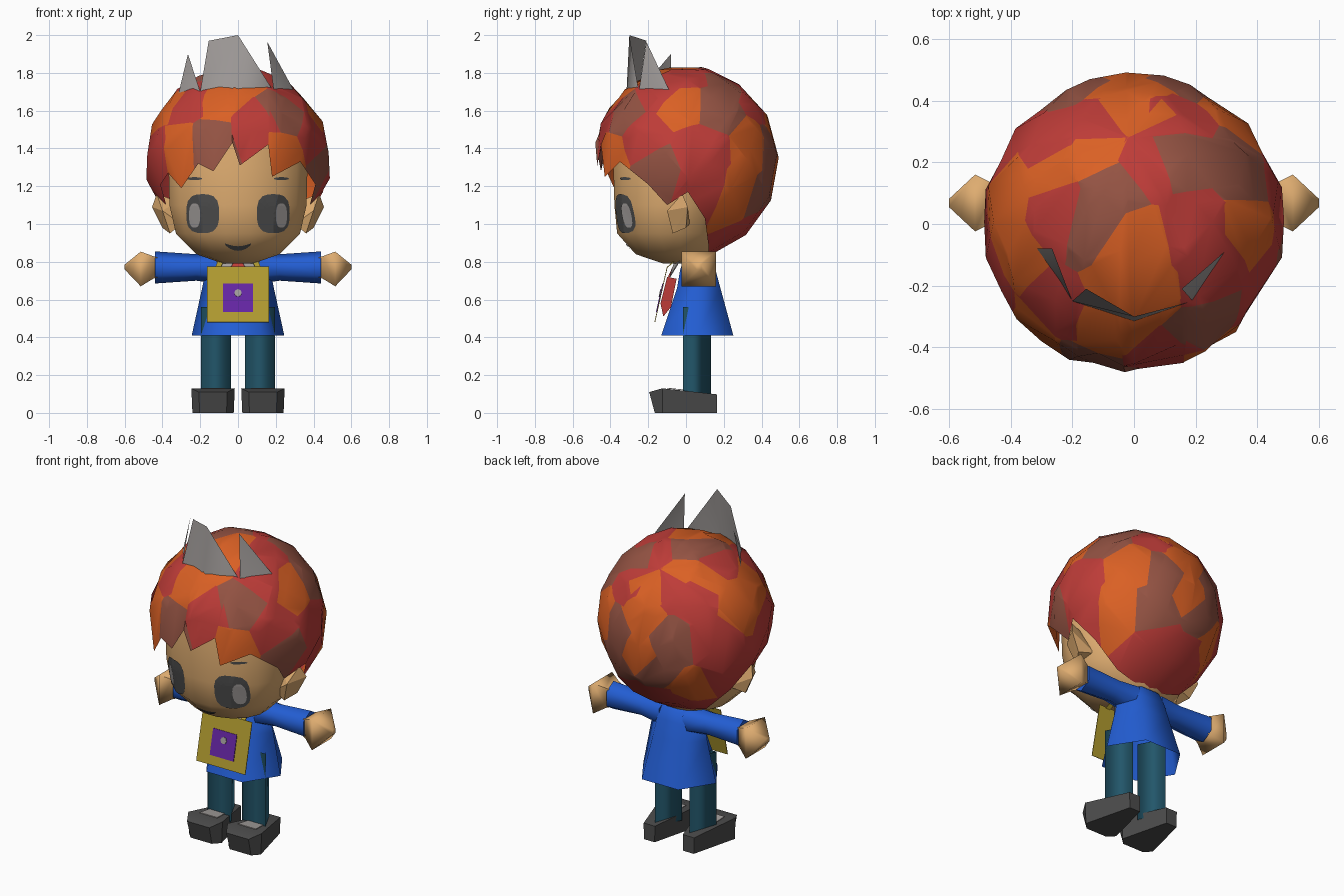
import bpy, bmesh, math
from mathutils import Vector, kdtree
from mathutils.bvhtree import BVHTree

if "Cube" in bpy.data.objects:
    bpy.data.objects.remove(bpy.data.objects["Cube"])


def mat(name, r, g, b):
    m = bpy.data.materials.new(name)
    lin = [((c / 255 + 0.055) / 1.055) ** 2.4 for c in (r, g, b)]
    m.diffuse_color = (*lin, 1)
    m.use_nodes = True
    m.node_tree.nodes["Principled BSDF"].inputs["Base Color"].default_value = m.diffuse_color
    return m


SKIN = mat("skin", 222, 172, 112)
RED = mat("red", 190, 60, 56)
ORANGE = mat("orange", 218, 96, 36)
BROWN = mat("brown", 148, 83, 67)
BLUE = mat("blue", 35, 94, 212)
TEAL = mat("teal", 34, 86, 106)
DARK = mat("dark grey", 76, 76, 76)
GREY = mat("light grey", 163, 158, 156)
YELLOW = mat("mustard", 178, 156, 48)
PURPLE = mat("purple", 102, 38, 165)


def finish(name, bm, mats, smooth=None):
    bmesh.ops.recalc_face_normals(bm, faces=bm.faces)
    me = bpy.data.meshes.new(name)
    bm.to_mesh(me)
    bm.free()
    for m in mats:
        me.materials.append(m)
    ob = bpy.data.objects.new(name, me)
    bpy.context.collection.objects.link(ob)
    if smooth:
        bpy.ops.object.select_all(action='DESELECT')
        ob.select_set(True)
        bpy.context.view_layer.objects.active = ob
        bpy.ops.object.shade_smooth_by_angle(angle=math.radians(smooth))
    return ob


def loft(name, rings, m, smooth=None, caps=(True, True)):
    """Skin a list of point rings."""
    bm = bmesh.new()
    rows = [[bm.verts.new(p) for p in r] for r in rings]
    n = len(rows[0])
    for a, b in zip(rows, rows[1:]):
        for i in range(n):
            j = (i + 1) % n
            bm.faces.new((a[i], a[j], b[j], b[i]))
    for row, cap in ((rows[0], caps[0]), (rows[-1], caps[1])):
        if cap:
            bm.faces.new(row)
    return finish(name, bm, [m], smooth)


def level(z, w, y0, y1, n=12, turn=.5):
    """Horizontal oval ring with half width w between y0 and y1."""
    return [(w * math.cos(2 * math.pi * (i + turn) / n),
             (y0 + y1) / 2 + (y1 - y0) / 2 * math.sin(2 * math.pi * (i + turn) / n), z) for i in range(n)]


def across(x, y, z, ry, rz, n=8):
    """Ring facing along x."""
    return [(x, y + ry * math.cos(2 * math.pi * (i + .5) / n),
             z + rz * math.sin(2 * math.pi * (i + .5) / n)) for i in range(n)]


def sheet(name, polys, m, thick=0.0, smooth=None):
    bm = bmesh.new()
    for p in polys:
        bm.faces.new([bm.verts.new(v) for v in p])
    bmesh.ops.remove_doubles(bm, verts=bm.verts, dist=1e-4)
    ob = finish(name, bm, [m], smooth)
    if thick:
        mod = ob.modifiers.new("thickness", 'SOLIDIFY')
        mod.thickness, mod.offset = thick, 0
    return ob


# Head
head = loft("head", [level(*r, 16) for r in (
    (.79, .08, -.12, .08), (.84, .225, -.27, .14), (.95, .335, -.37, .20), (1.1, .37, -.385, .22),
    (1.3, .375, -.39, .22), (1.5, .35, -.36, .20))], SKIN, 60)
loft("neck", [level(.76, .06, .0, .12, 8), level(.88, .06, .0, .12, 8)], SKIN, 40)
bvh = BVHTree.FromPolygons([v.co for v in head.data.vertices], [p.vertices[:] for p in head.data.polygons])


def decal(name, cx, cz, w, h, m, lift, power=2.0, bend=0.0):
    """Rounded patch laid on the front of the face; bend curves it upward at the ends."""
    bm = bmesh.new()

    def put(u, v):
        x, z = cx + u * w, cz + v * h + bend * u * u
        hit = bvh.ray_cast(Vector((x, -2, z)), Vector((0, 1, 0)))[0]
        return bm.verts.new((x, hit.y - lift, z))

    n, rows = 20, []
    for k in range(1, 6):
        row = []
        for i in range(n):
            c, s = math.cos(2 * math.pi * i / n), math.sin(2 * math.pi * i / n)
            r = k / 5 / (abs(c) ** power + abs(s) ** power) ** (1 / power)
            row.append(put(r * c, r * s))
        rows.append(row)
    mid = put(0, 0)
    for i in range(n):
        j = (i + 1) % n
        bm.faces.new((mid, rows[0][i], rows[0][j]))
        for a, b in zip(rows, rows[1:]):
            bm.faces.new((a[i], b[i], b[j], a[j]))
    finish(name, bm, [m])


# Face details and ears
decal("mouth", 0, .87, .07, .012, DARK, .006, 2, .025)
EAR = [(.40, -.10, 1.07), (.43, -.02, 1.16), (.455, .01, 1.09), (.40, 0, .98), (.36, -.07, .95),
       (.30, -.08, 1.0), (.30, .02, 1.0), (.32, -.03, 1.12)]
for s, side in ((-1, "left"), (1, "right")):
    decal(side + "_eye", s * .187, 1.055, .087, .103, DARK, .006, 3)
    decal(side + "_iris", s * .23, 1.045, .03, .065, GREY, .011, 2.5)
    decal(side + "_brow", s * .23, 1.24, .04, .008, DARK, .006)
    bm = bmesh.new()
    for p in EAR:
        bm.verts.new((s * p[0], p[1], p[2]))
    bmesh.ops.convex_hull(bm, input=bm.verts)
    finish(side + "_ear", bm, [SKIN])

# Hair: spokes run from the swirl over an ellipsoid to a jagged hairline
C, R = Vector((0, 0, 1.33)), Vector((.494, .492, .508))
swirl = Vector((-.02, .28, 1.74))
flank = [(.12, .12, .85), (.22, .12, .88), (.37, .10, 1.03), (.45, .01, 1.17), (.38, -.10, 1.10), (.41, -.20, 1.21)]
fringe = [(-.37, -.30, 1.27), (-.30, -.38, 1.19), (-.21, -.44, 1.32), (-.13, -.45, 1.28), (-.03, -.48, 1.43),
          (.01, -.47, 1.31), (.16, -.45, 1.42), (.18, -.43, 1.25), (.33, -.35, 1.33)]
hairline = [(0, .12, .83)] + [(-x, y, z) for x, y, z in flank] + fringe + flank[::-1]


def unit(p):
    d = Vector(p) - C
    return Vector((d.x / R.x, d.y / R.y, d.z / R.z)).normalized()


bm = bmesh.new()
top = bm.verts.new(swirl)
spokes = []
for p in hairline:
    spoke = []
    for k in range(1, 5):
        u = unit(swirl).slerp(unit(p), k / 5)
        spoke.append(bm.verts.new(C + u * R))
    spokes.append(spoke + [bm.verts.new(p)])
for a, b in zip(spokes, spokes[1:] + spokes[:1]):
    bm.faces.new((top, a[0], b[0]))
    for k in range(4):
        bm.faces.new((a[k], a[k + 1], b[k + 1], b[k]))
# Long shards of hair colour, each a short chain of centres
red = [(.12, .36, 1.67), (.03, .2, 1.78), (.2, -.02, 1.77), (.27, -.14, 1.7), (-.12, .33, 1.70), (-.28, .27, 1.64),
       (-.25, .05, 1.75), (-.44, -.2, 1.39), (-.26, -.27, 1.63), (.08, -.43, 1.52), (.40, -.24, 1.45),
       (.46, .08, 1.38), (.45, .08, 1.2), (-.37, .28, 1.4), (-.42, .2, 1.2), (.1, .33, .97), (-.12, .33, .97)]
orange = [(-.02, .38, 1.68), (0, .46, 1.53), (-.12, .23, 1.76), (-.26, .17, 1.7), (-.40, .1, 1.58), (0, -.07, 1.82),
          (0, -.2, 1.77), (.37, -.01, 1.64), (-.32, -.35, 1.42), (-.38, -.1, 1.6), (-.1, -.36, 1.65),
          (.25, -.39, 1.36), (.30, .35, 1.4), (.36, .3, 1.15), (-.02, .47, 1.3), (-.25, .36, 1.1)]
brown = [(.15, .23, 1.75), (.35, .16, 1.62), (-.07, .13, 1.80), (-.13, .02, 1.80), (.25, -.33, 1.58),
         (-.15, -.44, 1.44), (.43, -.16, 1.28), (.15, .44, 1.38), (.2, .4, 1.15), (-.19, .42, 1.38), (-.13, .45, 1.2)]
seeds = [(C + unit(p) * R, c) for c, pts in enumerate((red, orange, brown)) for p in pts]
tree = kdtree.KDTree(len(seeds))
for i, (p, c) in enumerate(seeds):
    tree.insert(p, i)
tree.balance()
for i, (a, ca) in enumerate(seeds):
    for j, (b, cb) in enumerate(seeds[:i]):
        if ca == cb or (a - b).length > .45:
            continue
        faces = []
        for f in bm.faces:
            near = {tree.find(v.co)[1] for v in f.verts} | {tree.find(f.calc_center_median())[1]}
            if i in near and j in near:
                faces.append(f)
        if faces:
            geom = faces + list({e for f in faces for e in f.edges}) + list({v for f in faces for v in f.verts})
            bmesh.ops.bisect_plane(bm, geom=geom, dist=1e-4, plane_co=(a + b) / 2, plane_no=a - b)
for f in bm.faces:
    f.material_index = seeds[tree.find(f.calc_center_median())[1]][1]
finish("hair", bm, [RED, ORANGE, BROWN], 40)

# Crown: thin pointed sheets
A, B, M, D, E = (-.315, -.08, 1.69), (-.20, -.25, 1.70), (0, -.315, 1.70), (.19, -.25, 1.70), (.305, -.08, 1.69)
sheet("crown", [(A, (-.265, -.08, 1.90), B), (B, (-.155, -.21, 1.97), (0, -.30, 2.0), M),
                (M, (0, -.30, 2.0), D), (D, (.155, -.21, 1.965), E)], GREY, 0, 60)

# Six-sided tunic with open hem
loft("tunic", [level(*r, 6, 0) for r in ((.41, .245, -.16, .28), (.66, .19, -.065, .20), (.76, .17, -.045, .17),
                                         (.82, .13, -.02, .15), (.85, .07, .0, .12))], BLUE, 70, (False, True))

# Arms, three-sided legs and wedge shoes with narrow heels
for s, side in ((-1, "left"), (1, "right")):
    loft(side + "_sleeve", [across(s * x, .07, z, ry, rz, 6) for x, z, ry, rz in (
        (.08, .765, .09, .085), (.22, .77, .073, .07), (.44, .77, .08, .085))], BLUE, 70)
    loft(side + "_hand", [across(s * x, .068, z, r, r, 4) for x, z, r in (
        (.42, .77, .07), (.45, .77, .085), (.515, .762, .13), (.60, .772, .018))], SKIN, 80)
    x = s * .117
    loft(side + "_leg", [[(x - .079, -.016, z), (x + .079, -.016, z), (x, .132, z)] for z in (.08, .56)],
         TEAL, 150, (False, False))
    x = s * .132
    loft(side + "_shoe", [[(x - w * .95, y + toe, 0), (x + w * .95, y + toe, 0), (x + w, y, h), (x - w, y, h)]
                          for y, w, h, toe in ((.165, .038, .098, 0), (-.125, .115, .13, 0), (-.195, .075, .11, .03))],
         DARK, 40)
    sheet(side + "_shoe_tongue", [[(s * .07, -.10, .131), (s * .19, -.10, .131),
                                   (s * .18, .0, .12), (s * .08, .0, .12)]], GREY, .004)


# Chest plate hanging on straps, sloping like the tunic
def slope(x, z, lift=0.0):
    return (x, -.10 - .225 * (.77 - z) - lift, z)


def square(name, x0, x1, z0, z1, lift, m):
    sheet(name, [[slope(x0, z0, lift), slope(x1, z0, lift), slope(x1, z1, lift), slope(x0, z1, lift)]], m, .004)


square("chest_plate", -.165, .165, .48, .775, 0, YELLOW)
square("plate_panel", -.08, .08, .535, .685, .004, PURPLE)
sheet("plate_stud", [[slope(.02 * math.cos(i * math.pi / 4), .635 + .02 * math.sin(i * math.pi / 4), .008)
                      for i in range(8)]], GREY, .004)
# Tie: flat knot above a bulging tail
sheet("tie_knot", [[(-.03, -.05, .81), (.03, -.05, .81), (.04, -.10, .70), (-.04, -.10, .70)]], RED, .008)
loft("tie_tail", [[(x, y, z) for y, z in ((-.05, .71), (-.10, .72), (-.135, .58), (-.12, .51), (-.08, .56))]
                  for x in (-.04, .04)], RED)
for s, side in ((-1, "left"), (1, "right")):
    sheet(side + "_strap", [[(s * .12, -.10, .77), (s * .09, -.10, .77), (s * .06, -.01, .85), (s * .09, -.01, .85)]],
          YELLOW, .005)
    sheet(side + "_collar", [[(s * .02, -.06, .80), (s * .07, -.085, .72), (s * .12, -.03, .81), (s * .06, -.01, .85)]],
          GREY, .005)
